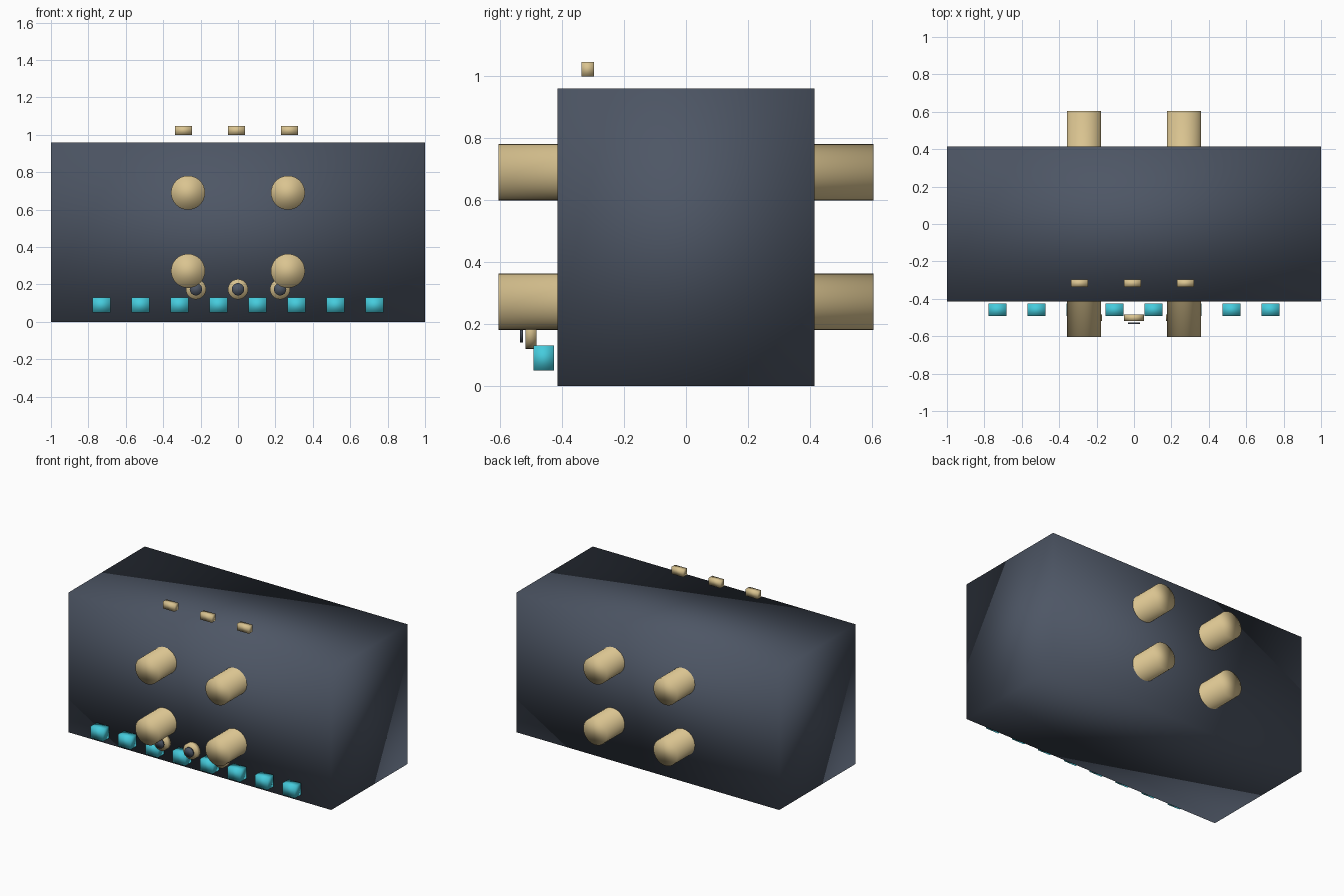
import bpy
import math

cube = bpy.data.objects.get("Cube")
if cube:
    bpy.data.objects.remove(cube, do_unlink=True)


def material(name, rgb):
    mat = bpy.data.materials.new(name)
    mat.use_nodes = True
    colour = (*rgb, 1)
    mat.diffuse_color = colour
    mat.node_tree.nodes["Principled BSDF"].inputs["Base Color"].default_value = colour
    return mat


slate = material("dark slate", (0.075, 0.093, 0.13))
tan = material("warm tan", (0.70, 0.55, 0.28))
cyan = material("bright cyan", (0.06, 0.60, 0.72))


def finish(name, mat):
    """Name the active object, colour it and shade it softly all over."""
    obj = bpy.context.object
    obj.name = name
    obj.data.materials.append(mat)
    bpy.ops.object.transform_apply(location=False, rotation=True, scale=True)
    bpy.ops.object.shade_smooth()
    return obj


def box(name, mat, centre, size):
    bpy.ops.mesh.primitive_cube_add(size=1, location=centre)
    bpy.context.object.scale = size
    return finish(name, mat)


def cylinder(name, mat, centre, radius, length, sides=32):
    """Cylinder lying along the y axis."""
    bpy.ops.mesh.primitive_cylinder_add(
        vertices=sides, radius=radius, depth=length,
        location=centre, rotation=(math.pi / 2, 0, 0))
    return finish(name, mat)


# Main body
box("body", slate, (0, 0, 0.48), (2, 0.83, 0.96))

# Four round bars passing right through the body
for side, x in (("right", -0.267), ("left", 0.267)):
    for level, z in (("lower", 0.272), ("upper", 0.69)):
        cylinder(f"{side}_{level}_bar", tan, (x, 0, z), 0.091, 1.21)

# Low knobs with dark centre discs
for i in range(3):
    x = (i - 1) * 0.225
    cylinder(f"knob_{i + 1}", tan, (x, -0.501, 0.174), 0.054, 0.035)
    cylinder(f"knob_disc_{i + 1}", slate, (x, -0.531, 0.174), 0.033, 0.009)

# Row of coloured keys along the bottom of the front
for i in range(8):
    x = (i - 3.5) * 0.2085
    box(f"key_{i + 1}", cyan, (x, -0.459, 0.09), (0.096, 0.067, 0.08))

# Small blocks above the top
for i in range(3):
    x = -0.0085 + (i - 1) * 0.283
    box(f"top_block_{i + 1}", tan, (x, -0.317, 1.023), (0.09, 0.04, 0.047))
